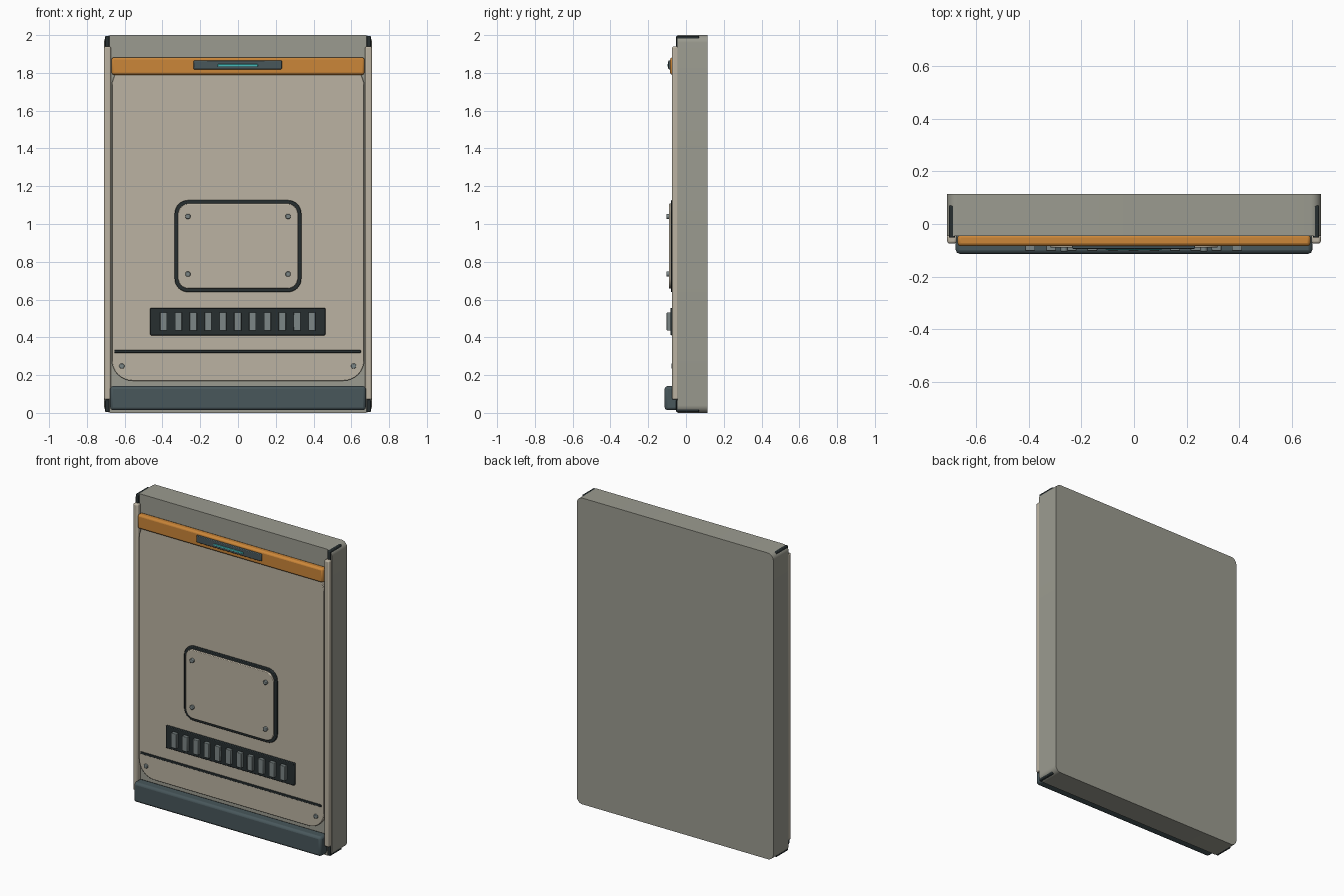
import bpy, bmesh, math
from mathutils import Matrix

if "Cube" in bpy.data.objects:
    bpy.data.objects.remove(bpy.data.objects["Cube"])


def material(name, r, g, b):
    m = bpy.data.materials.new(name)
    m.diffuse_color = (r, g, b, 1)
    m.use_nodes = True
    m.node_tree.nodes["Principled BSDF"].inputs["Base Color"].default_value = m.diffuse_color
    return m


SHELL = material("shell_grey", 0.33, 0.33, 0.28)
TAN = material("panel_tan", 0.50, 0.45, 0.36)
ORANGE = material("orange", 0.60, 0.24, 0.04)
SLATE = material("slate", 0.065, 0.095, 0.105)
BLACK = material("black", 0.02, 0.028, 0.03)
STEEL = material("steel", 0.20, 0.24, 0.24)
CYAN = material("cyan", 0.06, 0.50, 0.50)


def finish(bm, name, mat, bevel=0.0, segments=2):
    bmesh.ops.recalc_face_normals(bm, faces=bm.faces)
    me = bpy.data.meshes.new(name)
    bm.to_mesh(me)
    bm.free()
    ob = bpy.data.objects.new(name, me)
    bpy.context.collection.objects.link(ob)
    me.materials.append(mat)
    if bevel:
        mod = ob.modifiers.new("edge", "BEVEL")
        mod.width, mod.segments = bevel, segments
        mod.limit_method, mod.angle_limit = "ANGLE", math.radians(40)
    bpy.ops.object.select_all(action="DESELECT")
    ob.select_set(True)
    bpy.context.view_layer.objects.active = ob
    bpy.ops.object.shade_smooth_by_angle(angle=math.radians(35))
    return ob


def slab(name, mat, x0, x1, y0, y1, z0, z1, r=0.0, bevel=0.0, steps=8):
    """Rectangle in the xz plane with corner radius r, extruded from y0 to y1."""
    bm = bmesh.new()
    pts = []
    corners = ((x1 - r, z1 - r), (x0 + r, z1 - r), (x0 + r, z0 + r), (x1 - r, z0 + r))
    for i, (cx, cz) in enumerate(corners):
        for k in range(steps + 1 if r else 1):
            a = math.pi / 2 * (i + k / steps)
            pts.append((cx + r * math.cos(a), cz + r * math.sin(a)))
    face = bm.faces.new([bm.verts.new((x, y0, z)) for x, z in pts])
    ext = bmesh.ops.extrude_face_region(bm, geom=[face])
    verts = [v for v in ext["geom"] if isinstance(v, bmesh.types.BMVert)]
    bmesh.ops.translate(bm, verts=verts, vec=(0, y1 - y0, 0))
    return finish(bm, name, mat, bevel)


def screw(name, x, y0, y1, z, r=0.014):
    bm = bmesh.new()
    mat = Matrix.Translation((x, (y0 + y1) / 2, z)) @ Matrix.Rotation(math.pi / 2, 4, "X")
    bmesh.ops.create_cone(bm, cap_ends=True, segments=20, radius1=r, radius2=r,
                          depth=y1 - y0, matrix=mat)
    finish(bm, name, STEEL, 0.003)


# Main shell with rounded outline
slab("body_shell", SHELL, -0.71, 0.71, -0.045, 0.113, 0, 2, r=0.04)

# Front door panel
slab("front_panel", TAN, -0.668, 0.668, -0.068, -0.04, 0.17, 1.84, r=0.11, bevel=0.004)

# Side rails and corner guards
for s, side in ((-1, "left"), (1, "right")):
    a, b = sorted((s * 0.673, s * 0.709))
    slab(f"{side}_rail", TAN, a, b, -0.074, -0.04, 0.07, 1.94, bevel=0.008)
    a, b = sorted((s * 0.679, s * 0.703))
    for z0, z1, end in ((0.004, 0.07, "bottom"), (1.93, 1.996, "top")):
        slab(f"{side}_{end}_corner_guard", BLACK, a, b, -0.052, 0.07, z0, z1, bevel=0.005)

# Orange top bar with recessed indicator
slab("top_bar", ORANGE, -0.67, 0.67, -0.084, -0.04, 1.79, 1.882, bevel=0.012)
slab("indicator_housing", SLATE, -0.235, 0.232, -0.094, -0.07, 1.819, 1.865, bevel=0.004)
slab("indicator_light", CYAN, -0.108, 0.105, -0.098, -0.085, 1.834, 1.846, bevel=0.002)

# Service plate with dark gasket
slab("plate_gasket", BLACK, -0.335, 0.335, -0.08, -0.06, 0.64, 1.126, r=0.07, bevel=0.004)
slab("service_plate", TAN, -0.317, 0.317, -0.09, -0.06, 0.658, 1.108, r=0.055, bevel=0.004)
for x in (-0.265, 0.265):
    for z in (0.735, 1.04):
        screw("plate_screw", x, -0.104, -0.08, z)

# Vent with eleven slats
slab("vent_frame", BLACK, -0.465, 0.462, -0.082, -0.06, 0.411, 0.556, bevel=0.004)
for i in range(11):
    x = -0.394 + i * 0.0785
    slab("vent_slat", STEEL, x - 0.019, x + 0.019, -0.102, -0.075, 0.435, 0.532, bevel=0.003)

# Lower trim strip and panel screws
slab("trim_strip", BLACK, -0.655, 0.65, -0.073, -0.06, 0.318, 0.333, bevel=0.003)
for x in (-0.615, 0.612):
    screw("panel_screw", x, -0.076, -0.06, 0.248)

# Bottom bumper
slab("bottom_bumper", SLATE, -0.677, 0.677, -0.113, -0.04, 0.014, 0.142, bevel=0.015)
